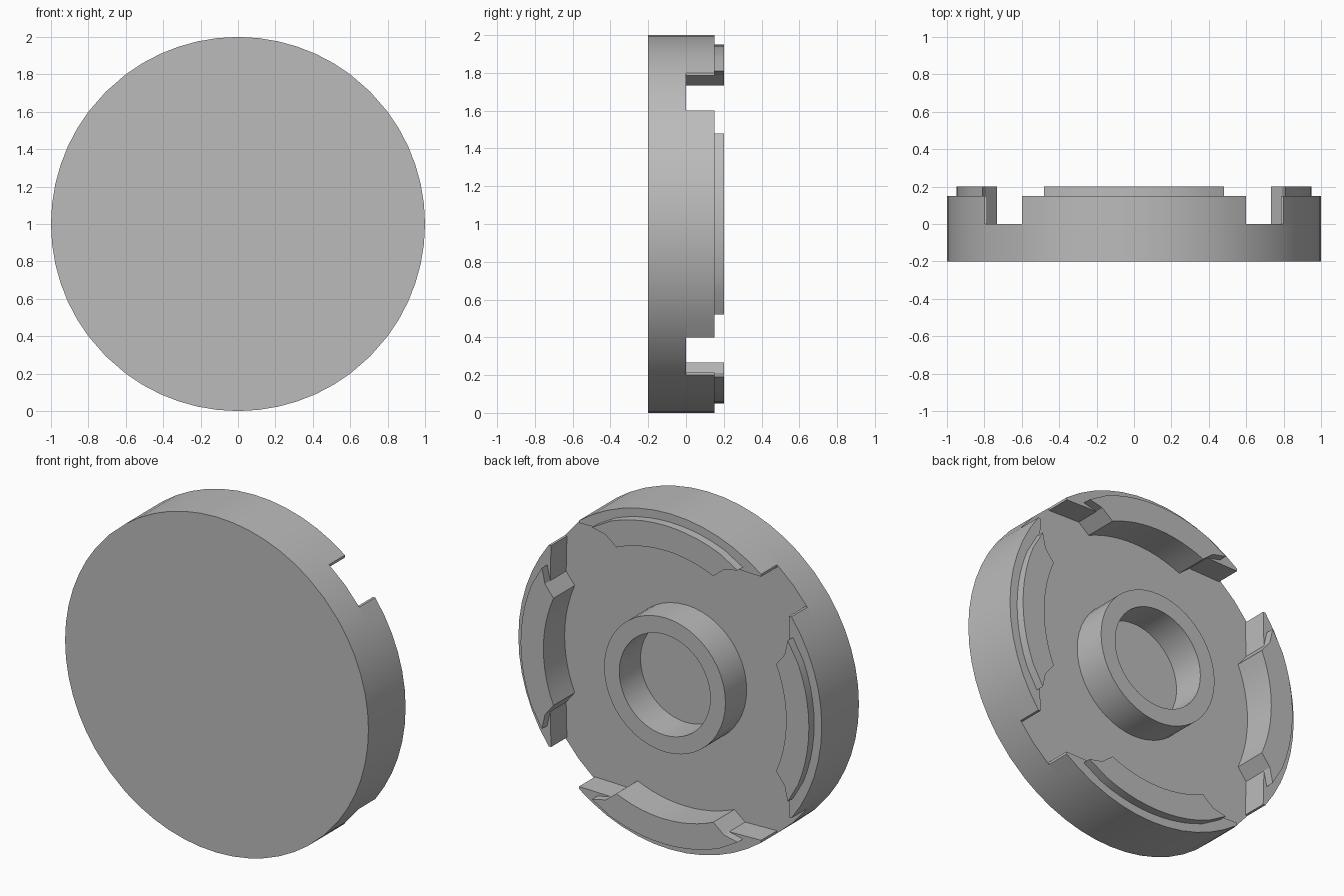
import bpy, bmesh, math
from mathutils import Matrix, Vector

cube = bpy.data.objects.get("Cube")
if cube:
    bpy.data.objects.remove(cube, do_unlink=True)

grey = bpy.data.materials.new("plain_grey")
grey.use_nodes = True
COLOUR = (0.5, 0.5, 0.5, 1)
grey.diffuse_color = COLOUR
grey.node_tree.nodes["Principled BSDF"].inputs["Base Color"].default_value = COLOUR


def arc(radius, start, end, steps):
    """Points (x, z) along an arc, angles in radians."""
    return [(radius * math.cos(start + (end - start) * i / steps),
             radius * math.sin(start + (end - start) * i / steps))
            for i in range(steps + 1)]


def finish(name, bm):
    bmesh.ops.recalc_face_normals(bm, faces=bm.faces)
    mesh = bpy.data.meshes.new(name)
    bm.to_mesh(mesh)
    bm.free()
    mesh.materials.append(grey)
    obj = bpy.data.objects.new(name, mesh)
    bpy.context.collection.objects.link(obj)
    obj.location.z = 1
    bpy.ops.object.select_all(action='DESELECT')
    obj.select_set(True)
    bpy.context.view_layer.objects.active = obj
    bpy.ops.object.shade_smooth_by_angle(angle=math.radians(25))
    return obj


def slab(name, outline, front, back, turn=0):
    """Extrude an (x, z) outline from front to back, turned about the y axis."""
    bm = bmesh.new()
    face = bm.faces.new([bm.verts.new((x, front, z)) for x, z in outline])
    out = bmesh.ops.extrude_face_region(bm, geom=[face])
    moved = [v for v in out["geom"] if isinstance(v, bmesh.types.BMVert)]
    bmesh.ops.translate(bm, vec=Vector((0, back - front, 0)), verts=moved)
    bm.transform(Matrix.Rotation(turn, 4, 'Y'))
    return finish(name, bm)


def ring(name, inner, outer, front, back, steps=48):
    bm = bmesh.new()
    profile = [(inner, front), (outer, front), (outer, back), (inner, back)]
    verts = [bm.verts.new((r, y, 0)) for r, y in profile]
    edges = [bm.edges.new((verts[i], verts[(i + 1) % 4])) for i in range(4)]
    bmesh.ops.spin(bm, geom=verts + edges, cent=(0, 0, 0), axis=(0, 1, 0),
                   angle=math.tau, steps=steps, use_merge=True)
    bmesh.ops.remove_doubles(bm, verts=bm.verts, dist=0.0001)
    return finish(name, bm)


# Angles where the rim segments and their inner walls end
RIM_END = math.atan2(0.6, 0.8)
WALL_END = math.atan2(0.32, 0.735)
STEP_END = math.atan2(0.36, 0.88)
RIM_ARC = arc(1, -RIM_END, RIM_END, 12)
WALL_ARC = arc(0.8, WALL_END, -WALL_END, 12)

# Closed front disc, its edge matched to the rim segments
disc_outline = []
for q in range(4):
    mid = q * math.pi / 2
    disc_outline += arc(1, mid - RIM_END, mid + RIM_END, 12)
    disc_outline.append((math.cos(mid + math.pi / 4), math.sin(mid + math.pi / 4)))
slab("front_disc", disc_outline, -0.2, 0)

# Central collar on the back
ring("centre_collar", 0.3, 0.4, 0, 0.2)

# Four rim segments with a raised ridge on each
rim_outline = (RIM_ARC + [(0.785, 0.6), (0.79, 0.39)] + WALL_ARC
               + [(0.79, -0.39), (0.785, -0.6)])
ridge_outline = ([(0.81, -0.48)] + arc(0.95, -STEP_END, STEP_END, 10)
                 + [(0.81, 0.48), (0.79, 0.39)] + WALL_ARC + [(0.79, -0.39)])
for side, turn in (("left", 0), ("bottom", 1), ("right", 2), ("top", 3)):
    slab(side + "_rim_segment", rim_outline, 0, 0.15, turn * math.pi / 2)
    slab(side + "_ridge", ridge_outline, 0.15, 0.2, turn * math.pi / 2)
